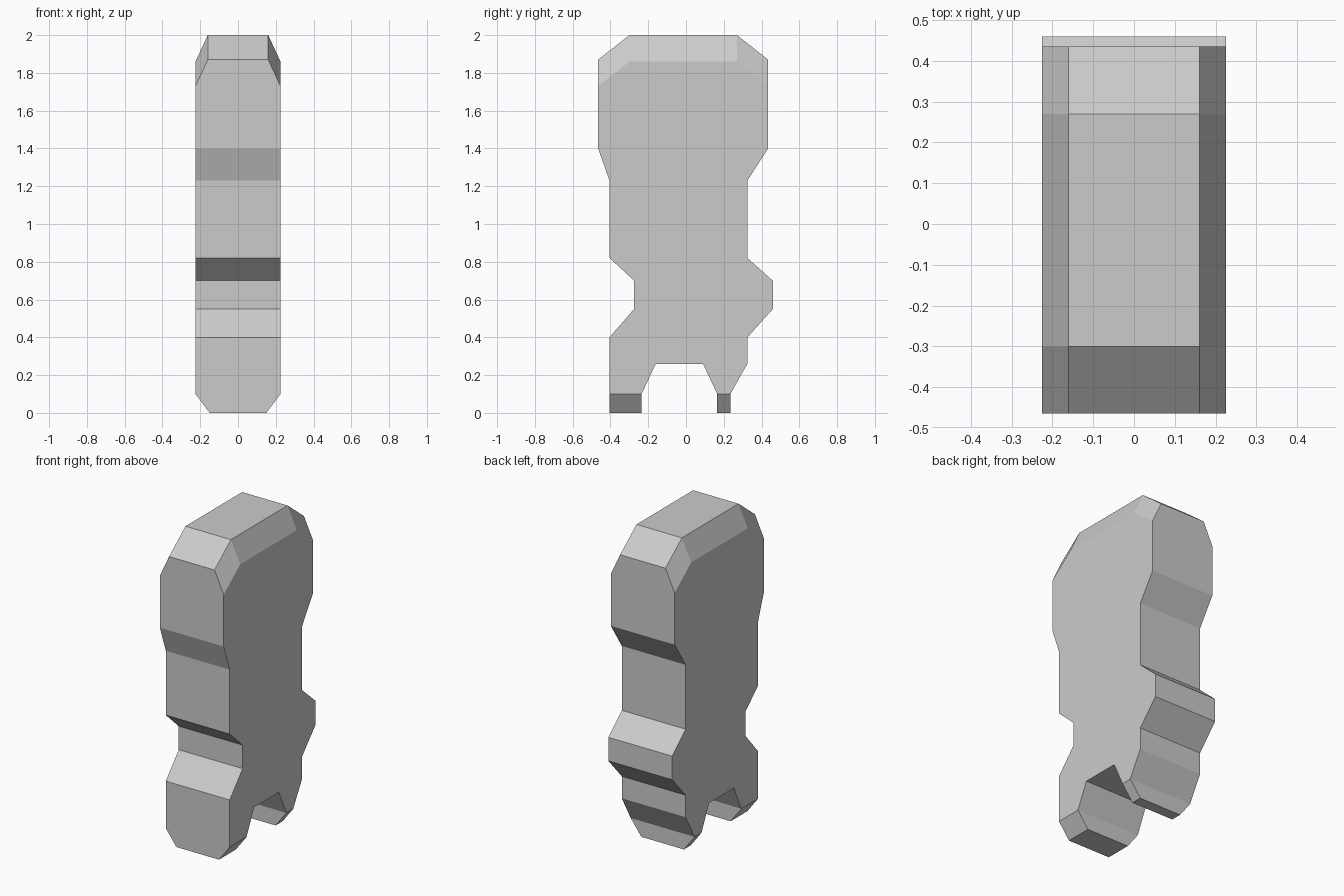
import bpy, bmesh
from math import radians

if "Cube" in bpy.data.objects:
    bpy.data.objects.remove(bpy.data.objects["Cube"])

HALF = 0.225        # half thickness of the slab
TOP_X, TOP_DROP = 0.16, 0.14    # top chamfer
FOOT_X, FOOT_RISE = 0.15, 0.10  # foot chamfer

# Side outline (y, z), starting at the top front
profile = [
    (-0.30, 2.0), (-0.465, 1.87), (-0.465, 1.40), (-0.405, 1.23),
    (-0.405, 0.82), (-0.275, 0.70), (-0.275, 0.55), (-0.405, 0.40),
    (-0.405, 0.0), (-0.235, 0.0), (-0.235, 0.10), (-0.16, 0.26),
    (0.09, 0.26), (0.165, 0.10), (0.165, 0.0), (0.235, 0.0),
    (0.235, 0.10), (0.325, 0.26), (0.325, 0.40), (0.46, 0.55),
    (0.46, 0.70), (0.325, 0.82), (0.325, 1.23), (0.435, 1.40),
    (0.435, 1.87), (0.27, 2.0),
]


def ring(bm, side, outer):
    """One outline loop; the outer loop is trimmed at the top and the feet."""
    verts = []
    for y, z in profile:
        x = FOOT_X if z < 0.05 else TOP_X
        if outer:
            x = HALF
            if z > 1.8:
                z -= TOP_DROP
            elif z < 0.05:
                z = FOOT_RISE
        verts.append(bm.verts.new((side * x, y, z)))
    return verts


bm = bmesh.new()
rings = [ring(bm, -1, True), ring(bm, -1, False),
         ring(bm, 1, False), ring(bm, 1, True)]

# Skin between loops, then close both sides
n = len(profile)
for a, b in zip(rings, rings[1:]):
    for i in range(n):
        j = (i + 1) % n
        bm.faces.new((a[i], a[j], b[j], b[i]))
bm.faces.new(rings[0])
bm.faces.new(rings[3])

# Weld the foot chamfer ends and merge flat areas
bmesh.ops.remove_doubles(bm, verts=bm.verts, dist=0.0005)
bmesh.ops.dissolve_limit(bm, angle_limit=radians(0.5), verts=bm.verts, edges=bm.edges)
bmesh.ops.recalc_face_normals(bm, faces=bm.faces)

mesh = bpy.data.meshes.new("notched_slab")
bm.to_mesh(mesh)
bm.free()
bpy.context.collection.objects.link(bpy.data.objects.new("notched_slab", mesh))
